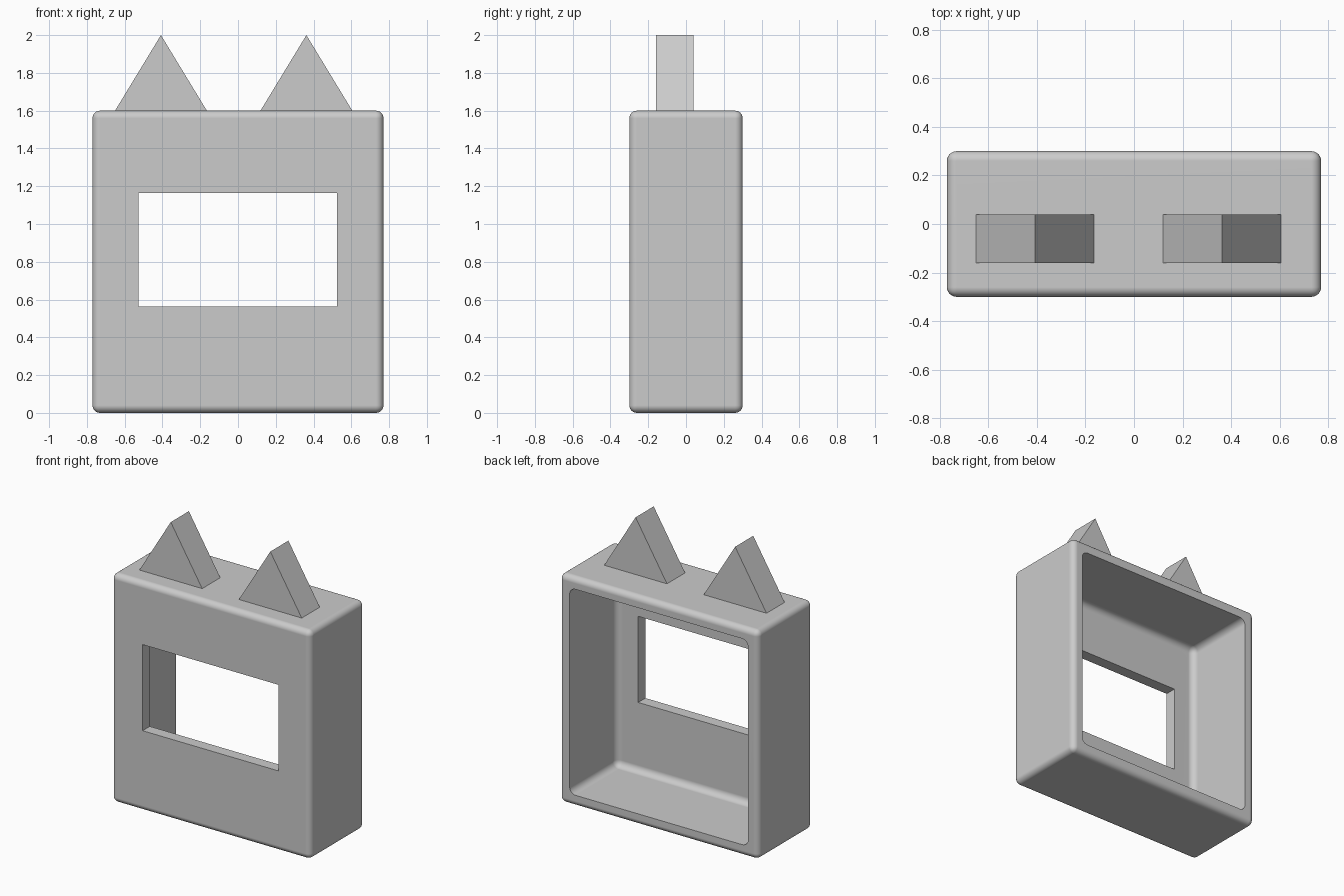
import bpy, bmesh, math

default = bpy.data.objects.get("Cube")
if default:
    bpy.data.objects.remove(default, do_unlink=True)

grey = bpy.data.materials.new("light grey")
grey.use_nodes = True
colour = (0.6, 0.6, 0.6, 1)
grey.diffuse_color = colour
grey.node_tree.nodes["Principled BSDF"].inputs["Base Color"].default_value = colour


def add_object(name, bm):
    bmesh.ops.recalc_face_normals(bm, faces=bm.faces)
    mesh = bpy.data.meshes.new(name)
    bm.to_mesh(mesh)
    bm.free()
    mesh.materials.append(grey)
    obj = bpy.data.objects.new(name, mesh)
    bpy.context.collection.objects.link(obj)
    return obj


def box(name, low, high, radius=0):
    """Box between two corners, with optional rounded edges."""
    bm = bmesh.new()
    bmesh.ops.create_cube(bm, size=1)
    for v in bm.verts:
        v.co = [l if c < 0 else h for c, l, h in zip(v.co, low, high)]
    if radius:
        bmesh.ops.bevel(bm, geom=bm.edges[:], offset=radius, segments=6,
                        profile=0.5, affect='EDGES')
    return add_object(name, bm)


def activate(obj):
    bpy.ops.object.select_all(action='DESELECT')
    obj.select_set(True)
    bpy.context.view_layer.objects.active = obj


def cut(obj, cutter):
    mod = obj.modifiers.new("cut", 'BOOLEAN')
    mod.operation = 'DIFFERENCE'
    mod.solver = 'EXACT'
    mod.object = cutter
    activate(obj)
    bpy.ops.object.modifier_apply(modifier=mod.name)
    bpy.data.objects.remove(cutter, do_unlink=True)


def ear(name, x):
    """Triangular prism standing on the top of the case."""
    bm = bmesh.new()
    profile = [(x - 0.243, 1.6), (x + 0.243, 1.6), (x, 2.0)]
    face = bm.faces.new([bm.verts.new((px, -0.16, pz)) for px, pz in profile])
    side = bmesh.ops.extrude_face_region(bm, geom=[face])["geom"]
    bmesh.ops.translate(bm, vec=(0, 0.2, 0),
                        verts=[g for g in side if isinstance(g, bmesh.types.BMVert)])
    return add_object(name, bm)


# Rounded case, hollow and open at the back, with a window in the front wall
case = box("case", (-0.77, -0.3, 0), (0.77, 0.3, 1.6), 0.04)
cut(case, box("cavity_cutter", (-0.69, -0.22, 0.08), (0.69, 0.5, 1.52), 0.045))
cut(case, box("window_cutter", (-0.528, -0.4, 0.563), (0.524, 0, 1.165)))
activate(case)
bpy.ops.object.shade_smooth_by_angle(angle=math.radians(35))
weighted = case.modifiers.new("weighted normals", 'WEIGHTED_NORMAL')
weighted.keep_sharp = True

# Pointed ears
ear("right_ear", -0.408)
ear("left_ear", 0.362)
